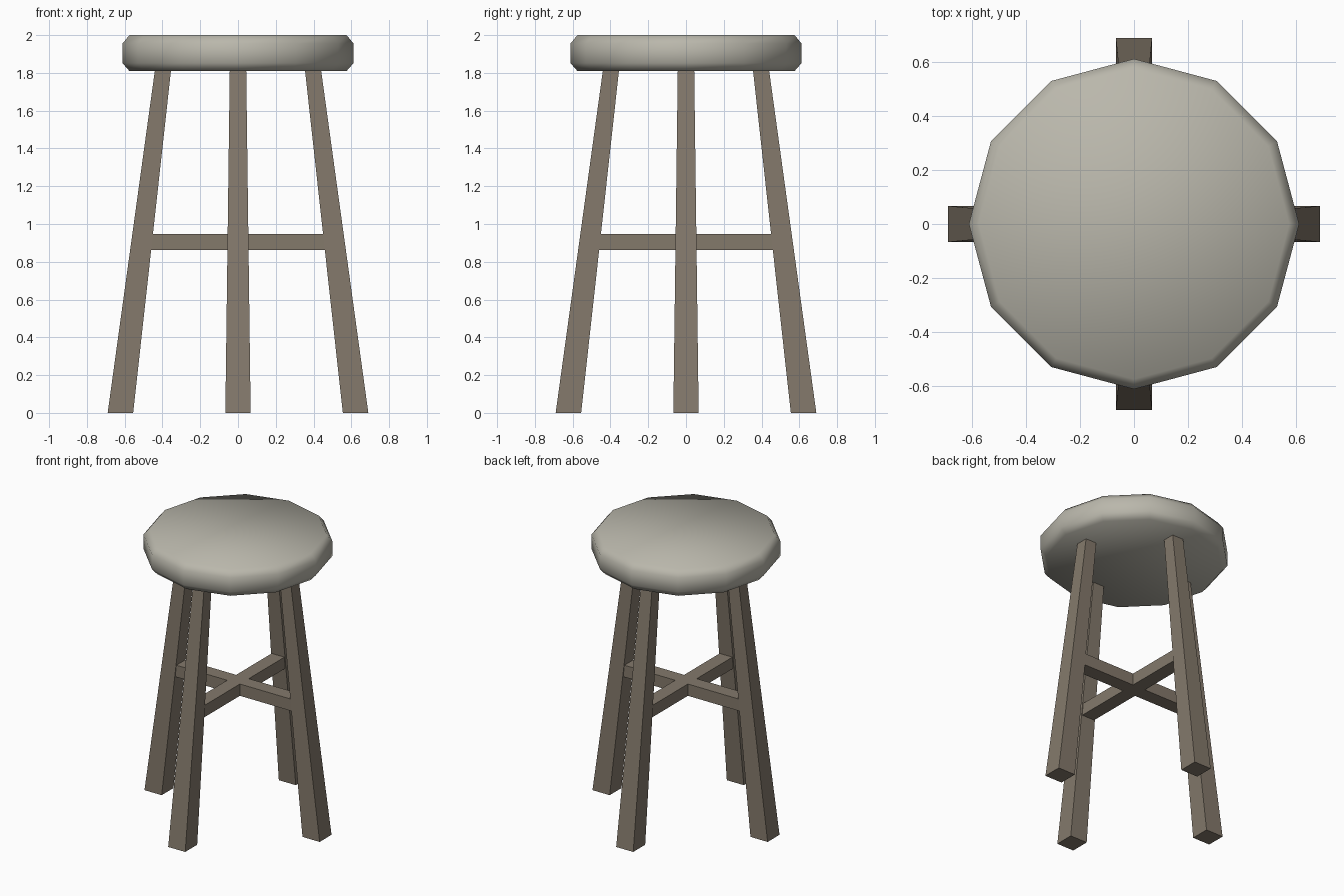
import bpy, bmesh, math
from mathutils import Matrix

if "Cube" in bpy.data.objects:
    bpy.data.objects.remove(bpy.data.objects["Cube"])


def material(name, color):
    m = bpy.data.materials.new(name)
    m.diffuse_color = (*color, 1)
    m.use_nodes = True
    m.node_tree.nodes["Principled BSDF"].inputs["Base Color"].default_value = m.diffuse_color
    return m


cushion = material("pale grey seat", (0.49, 0.475, 0.41))
wood = material("grey brown wood", (0.23, 0.192, 0.148))


def finish(name, bm, mat, smooth=False):
    bmesh.ops.recalc_face_normals(bm, faces=bm.faces)
    for f in bm.faces:
        f.smooth = smooth
    me = bpy.data.meshes.new(name)
    bm.to_mesh(me)
    bm.free()
    me.materials.append(mat)
    ob = bpy.data.objects.new(name, me)
    bpy.context.collection.objects.link(ob)
    return ob


def loft(bm, rings):
    # join equal-sized point rings and cap both ends
    loops = [[bm.verts.new(p) for p in r] for r in rings]
    for a, b in zip(loops, loops[1:]):
        for i in range(len(a)):
            j = (i + 1) % len(a)
            bm.faces.new((a[i], a[j], b[j], b[i]))
    bm.faces.new(loops[0][::-1])
    bm.faces.new(loops[-1])


# Seat: twelve-sided rounded disc
bm = bmesh.new()
profile = [(0.575, 1.81), (0.612, 1.852), (0.612, 1.955), (0.575, 2.0)]
loft(bm, [[(r * math.cos(i * math.pi / 6), r * math.sin(i * math.pi / 6), z)
           for i in range(12)] for r, z in profile])
finish("seat", bm, cushion, True)


# Legs: four tapered, splayed square posts
def square(x0, x1, h, z):
    return [(x0, -h, z), (x1, -h, z), (x1, h, z), (x0, h, z)]


for i, side in enumerate(("right", "back", "left", "front")):
    bm = bmesh.new()
    loft(bm, [square(0.555, 0.69, 0.067, 0), square(0.354, 0.439, 0.0435, 1.82)])
    bm.transform(Matrix.Rotation(i * math.pi / 2, 4, 'Z'))
    finish(side + "_leg", bm, wood)

# Brace: flat cross between the legs, one joined outline
bm = bmesh.new()
w, e = 0.05, 0.47
outline = []
for i in range(4):
    c, s = round(math.cos(i * math.pi / 2)), round(math.sin(i * math.pi / 2))
    outline += [(x * c - y * s, x * s + y * c) for x, y in ((e, -w), (e, w), (w, w))]
loft(bm, [[(x, y, z) for x, y in outline] for z in (0.863, 0.947)])
finish("cross_brace", bm, wood)
